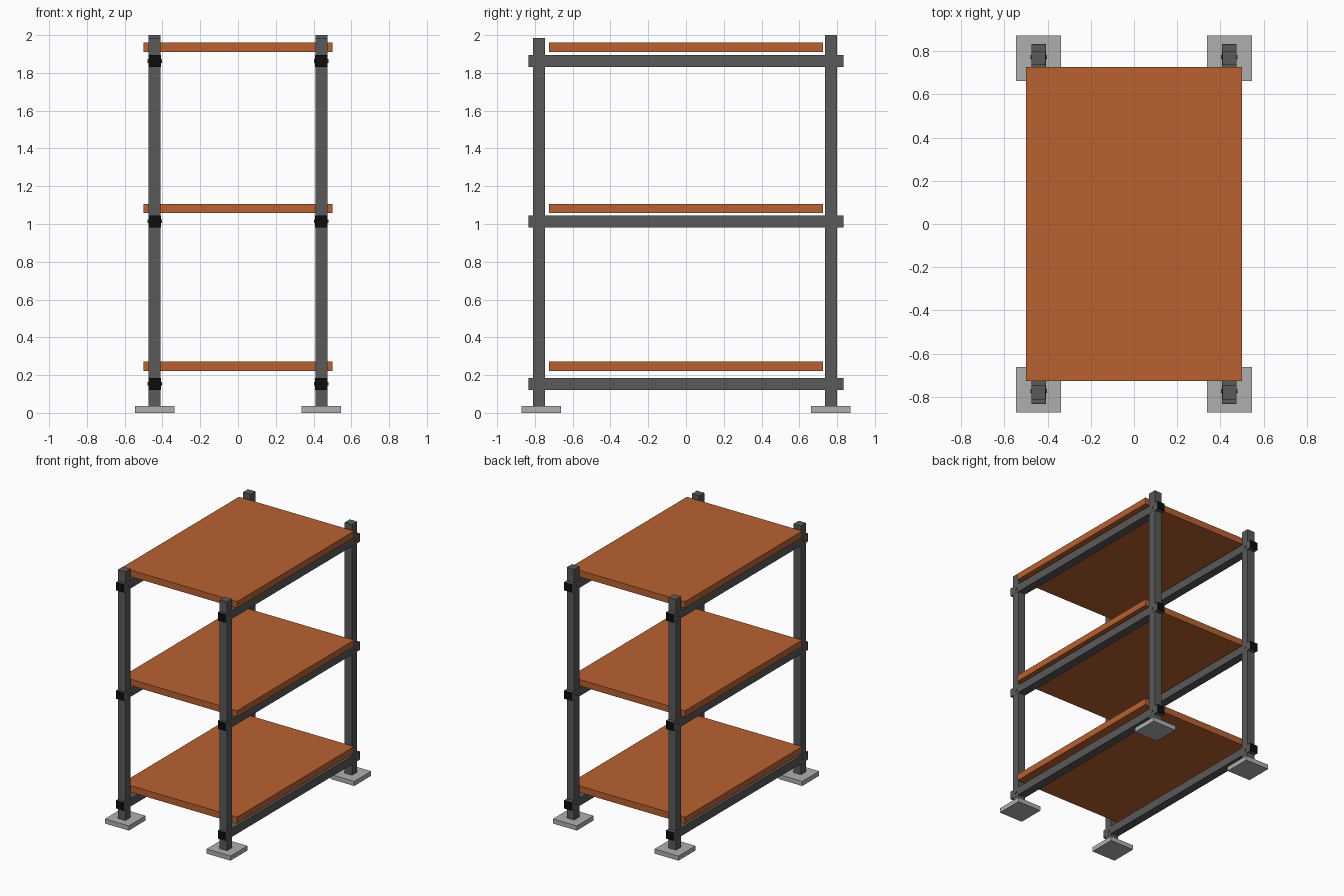
import bpy
from math import pi

if "Cube" in bpy.data.objects:
    bpy.data.objects.remove(bpy.data.objects["Cube"])


def material(name, rgb):
    m = bpy.data.materials.new(name)
    m.diffuse_color = (*rgb, 1)
    m.use_nodes = True
    m.node_tree.nodes["Principled BSDF"].inputs["Base Color"].default_value = m.diffuse_color
    return m


STEEL = material("dark_steel", (0.1, 0.1, 0.1))
BLACK = material("black_plastic", (0.004, 0.004, 0.004))
WOOD = material("orange_wood", (0.48, 0.12, 0.03))
PLATE = material("light_plate", (0.43, 0.43, 0.43))


def box(name, x, y, z, mat):
    """Box from (min, max) ranges on each axis."""
    bpy.ops.mesh.primitive_cube_add(
        size=1, location=[(r[0] + r[1]) / 2 for r in (x, y, z)])
    ob = bpy.context.object
    ob.name = name
    ob.scale = [r[1] - r[0] for r in (x, y, z)]
    bpy.ops.object.transform_apply(location=False, rotation=False, scale=True)
    ob.data.materials.append(mat)
    return ob


POST_X, HALF = 0.441, 0.032
FRONT_Y, BACK_Y = -0.779, 0.768
# (beam bottom, beam top, shelf bottom, shelf top)
LEVELS = [(0.122, 0.186, 0.222, 0.273),
          (0.982, 1.046, 1.057, 1.107),
          (1.831, 1.895, 1.911, 1.962)]

for side, s in (("left", -1), ("right", 1)):
    cx = s * POST_X
    xr = (cx - HALF, cx + HALF)
    # Upright posts and foot plates
    for end, y, top, fy in (("front", FRONT_Y, 1.985, -0.766),
                            ("back", BACK_Y, 2.0, 0.766)):
        box(f"{end}_{side}_post", xr, (y - HALF, y + HALF), (0.035, top), STEEL)
        box(f"{end}_{side}_foot", (cx - 0.104, cx + 0.104),
            (fy - 0.105, fy + 0.105), (0, 0.036), PLATE)
    for i, (b0, b1, _, _) in enumerate(LEVELS, 1):
        # Side beam running through both posts
        box(f"{side}_beam_{i}", (xr[0] - 0.001, xr[1] + 0.001),
            (-0.83, 0.83), (b0, b1), STEEL)
        for end, e in (("front", -1), ("back", 1)):
            # Black end cap on the beam
            box(f"{end}_{side}_cap_{i}", (xr[0] - 0.001, xr[1] + 0.001),
                sorted((e * 0.83, e * 0.833)), (b0, b1), BLACK)
            # Bolt through post and beam
            bpy.ops.mesh.primitive_cylinder_add(
                vertices=12, radius=0.01, depth=2 * HALF + 0.012,
                location=(cx, e * 0.772, (b0 + b1) / 2), rotation=(0, pi / 2, 0))
            bolt = bpy.context.object
            bolt.name = f"{end}_{side}_bolt_{i}"
            bolt.data.materials.append(STEEL)

# Shelf boards
for i, (_, _, s0, s1) in enumerate(LEVELS, 1):
    box(f"shelf_{i}", (-0.5, 0.5), (-0.725, 0.725), (s0, s1), WOOD)
